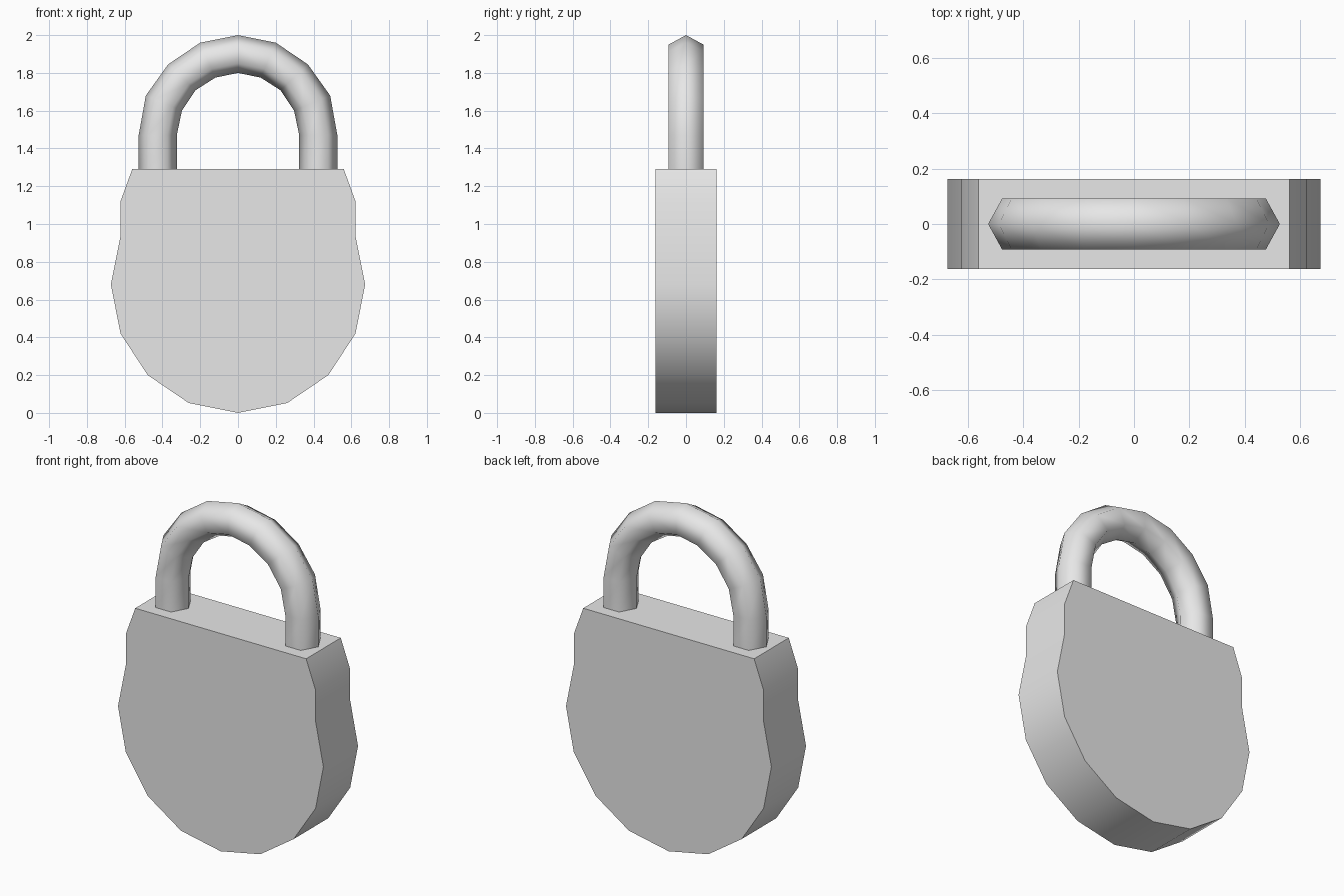
import bpy, bmesh, math

cube = bpy.data.objects.get("Cube")
if cube:
    bpy.data.objects.remove(cube)

# Single plain grey for the whole padlock
grey = bpy.data.materials.new("plain grey")
grey.use_nodes = True
colour = (0.8, 0.8, 0.8, 1.0)
grey.diffuse_color = colour
grey.node_tree.nodes["Principled BSDF"].inputs["Base Color"].default_value = colour


def loft(name, rings):
    """Bridge closed rings of points in order and cap both ends."""
    bm = bmesh.new()
    loops = [[bm.verts.new(p) for p in ring] for ring in rings]
    n = len(loops[0])
    for a, b in zip(loops, loops[1:]):
        for i in range(n):
            j = (i + 1) % n
            bm.faces.new((a[i], a[j], b[j], b[i]))
    bm.faces.new(loops[0])
    bm.faces.new(loops[-1])
    bmesh.ops.recalc_face_normals(bm, faces=bm.faces)
    mesh = bpy.data.meshes.new(name)
    bm.to_mesh(mesh)
    bm.free()
    mesh.materials.append(grey)
    obj = bpy.data.objects.new(name, mesh)
    bpy.context.collection.objects.link(obj)
    bpy.ops.object.select_all(action="DESELECT")
    obj.select_set(True)
    bpy.context.view_layer.objects.active = obj
    bpy.ops.object.shade_smooth_by_angle(angle=math.radians(65))
    return obj


# Lock body: half outline (x, z) mirrored, extruded through the depth
half = [(0, 0), (0.26, 0.052), (0.478, 0.2), (0.622, 0.42), (0.673, 0.68),
        (0.622, 0.935), (0.622, 1.12), (0.56, 1.29)]
outline = half + [(-x, z) for x, z in reversed(half[1:])]
loft("lock_body", [[(x, y, z) for x, z in outline] for y in (-0.162, 0.162)])

# Shackle: outer and inner bend points (x, z) with a six-sided section between
bend = [((0.526, 1.285), (0.324, 1.285)), ((0.526, 1.47), (0.324, 1.47)),
        ((0.488, 1.68), (0.297, 1.6)), ((0.37, 1.845), (0.225, 1.708)),
        ((0.2, 1.96), (0.12, 1.775)), ((0, 2.0), (0, 1.8))]
path = bend + [((-o[0], o[1]), (-i[0], i[1])) for o, i in reversed(bend[:-1])]
section = [(0, 0), (0.25, 0.092), (0.75, 0.092),
           (1, 0), (0.75, -0.092), (0.25, -0.092)]
loft("shackle", [[(o[0] + (i[0] - o[0]) * t, y, o[1] + (i[1] - o[1]) * t)
                  for t, y in section] for o, i in path])
